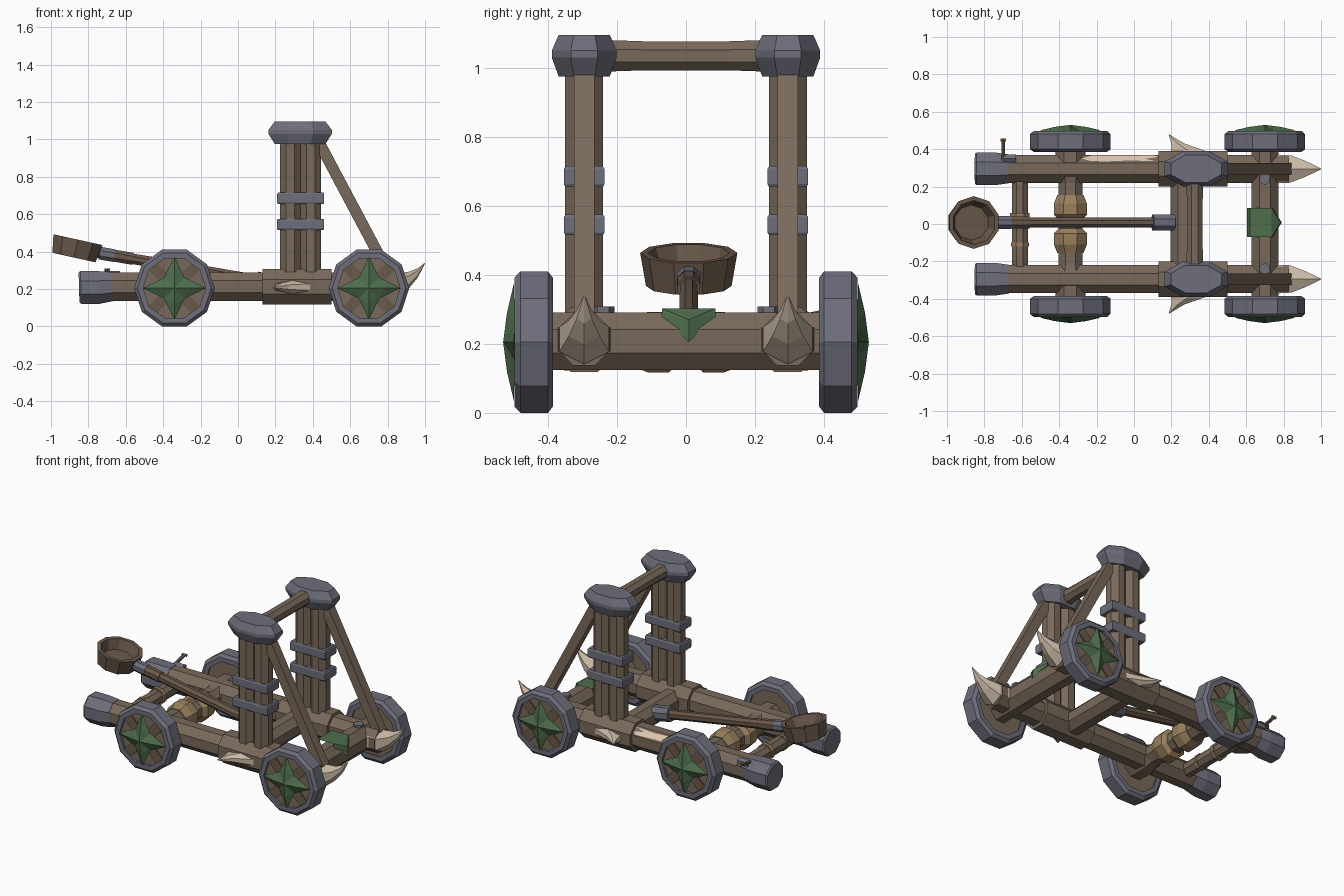
import bpy, bmesh, math
from mathutils import Vector as V


def material(name, rgb):
    m = bpy.data.materials.new(name)
    lin = [(c / 255 / 12.92 if c < 10 else ((c / 255 + 0.055) / 1.055) ** 2.4) for c in rgb]
    m.diffuse_color = (*lin, 1)
    return m


WOOD = material("wood", (121, 105, 90))
DARK = material("dark wood", (106, 89, 74))
IRON = material("iron", (109, 110, 123))
GREEN = material("green metal", (78, 110, 76))
BONE = material("bone", (200, 184, 163))
PALE = material("bare split wood", (222, 198, 174))
ROPE = material("rope", (152, 127, 92))


def mesh(name, verts, faces, mat):
    bm = bmesh.new()
    vs = [bm.verts.new(v) for v in verts]
    for f in faces:
        bm.faces.new([vs[i] for i in f])
    bmesh.ops.recalc_face_normals(bm, faces=bm.faces)
    me = bpy.data.meshes.new(name)
    bm.to_mesh(me)
    bm.free()
    me.materials.append(mat)
    ob = bpy.data.objects.new(name, me)
    bpy.context.collection.objects.link(ob)
    return ob


def loft(name, rings, mat, n=8, axis=None, flat=True):
    """Rings are (point, half width, half height) along an axis."""
    d = V(axis) if axis else V(rings[-1][0]) - V(rings[0][0])
    d.normalize()
    side = d.cross(V((0, 1, 0)) if abs(d.z) > 0.85 else V((0, 0, 1))).normalized()
    up = side.cross(d)
    k = 1 / math.cos(math.pi / n) if flat else 1
    verts = []
    for p, ru, rv in rings:
        for i in range(n):
            a = (i + (0.5 if flat else 0)) * math.tau / n
            verts.append(V(p) + side * ru * k * math.cos(a) + up * rv * k * math.sin(a))
    m = len(rings)
    faces = [(r * n + i, r * n + (i + 1) % n, (r + 1) * n + (i + 1) % n, (r + 1) * n + i)
             for r in range(m - 1) for i in range(n)]
    faces += [tuple(range(n)), tuple(range((m - 1) * n, m * n))]
    return mesh(name, verts, faces, mat)


def bar(name, a, b, ru, rv, mat, n=8):
    return loft(name, [(a, ru, rv), (b, ru, rv)], mat, n)


def wheel(x, s):
    z = 0.205
    prof = [(.41, .165), (.385, .165), (.385, .195), (.40, .2155), (.48, .2155),
            (.497, .197), (.497, .167), (.47, .167)]
    loft("wheel_rim", [((x, s * y, z), r, r) for y, r in prof], IRON, 10, (0, s, 0), False)
    loft("wheel_disc", [((x, s * .395, z), .168, .168), ((x, s * .480, z), .168, .168)],
         WOOD, 10, (0, s, 0), False)
    # crossed boards on the wheel face
    for t in (-1, 1):
        o = V((.115, 0, .115 * t))
        c = V((x, s * .48, z))
        bar("wheel_board", c - o, c + o, .007, .03, DARK, 4)
    # four-pointed hub star
    verts = [(x, s * .53, z)]
    for i in range(4):
        a = i * math.pi / 2
        for r, y, off in ((.17, .499, 0), (.085, .519, 0), (.078, .496, math.pi / 4)):
            verts.append((x + r * math.cos(a + off), s * y, z + r * math.sin(a + off)))
    faces = []
    for i in range(4):
        tip, mid, val = 1 + 3 * i, 2 + 3 * i, 3 + 3 * i
        prev = 3 + 3 * ((i - 1) % 4)
        faces += [(0, mid, val), (mid, tip, val), (0, prev, mid), (prev, tip, mid)]
    faces.append([k for i in range(4) for k in (1 + 3 * i, 3 + 3 * i)])
    mesh("wheel_star", verts, faces, GREEN)


for s in (-1, 1):
    y = s * .295
    for x in (-.34, .70):
        wheel(x, s)
    # side beam with iron front cap and thick middle sleeve
    bar("side_beam", (-.80, y, .213), (.83, y, .213), .075, .076, WOOD)
    loft("beam_cap", [((-.85, y, .208), .08, .08), ((-.84, y, .208), .087, .087),
                      ((-.74, y, .208), .087, .087), ((-.67, y, .213), .077, .078)], IRON)
    bar("beam_sleeve", (.13, y, .212), (.50, y, .212), .094, .094, WOOD)
    # curved bone spikes at the rear and side
    loft("rear_spike", [((.77, y, .213), .076, .06), ((.84, y, .213), .072, .062),
                        ((.91, y, .245), .045, .04), ((.96, y, .285), .022, .022),
                        ((1.0, y, .338), .002, .002)], BONE, 6, (1, 0, 0))
    loft("side_spike", [((.305, s * .375, .21), .115, .034), ((.285, s * .395, .21), .085, .03),
                        ((.235, s * .43, .21), .035, .02), ((.187, s * .478, .207), .002, .002)],
         BONE, 6, (0, s, 0))
    # tower: paired logs, bands and cap
    for x in (.28, .388):
        bar("tower_log", (x, y, .28), (x, y, 1.0), .055, .055, WOOD)
    for z in (.545, .685):
        loft("tower_band", [((.335, y, z - .03), .122, .054), ((.335, y, z - .022), .126, .059),
                            ((.335, y, z + .022), .126, .059), ((.335, y, z + .03), .122, .054)],
             IRON, 4)
    loft("tower_cap", [((.332, y, .975), .135, .074), ((.332, y, 1.03), .17, .094),
                       ((.332, y, 1.05), .17, .094), ((.332, y, 1.096), .135, .074)], IRON)
    # rear brace and its bolt
    bar("brace", (.43, y, .99), (.815, y, .265), .03, .03, WOOD, 4)
    bar("axle_bolt", (.70, s * .24, .27), (.70, s * .24, .308), .028, .028, IRON, 6)
    # rope bundle on the front axle
    loft("rope_bundle", [((-.34, s * .02, .205), .06, .06), ((-.34, s * .05, .205), .088, .088),
                         ((-.34, s * .11, .205), .088, .088), ((-.34, s * .155, .205), .07, .07)],
         ROPE)

# axles and cross beams
loft("front_axle", [((-.34, q, .205), r, r) for q, r in
                    ((-.40, .08), (-.30, .083), (-.22, .064), (.22, .064), (.30, .083), (.40, .08))],
     WOOD)
bar("rear_axle", (.70, -.40, .208), (.70, .40, .208), .072, .083, WOOD)
bar("lower_cross_beam", (.265, -.25, .205), (.265, .25, .205), .07, .07, WOOD)
bar("front_cross_bar", (-.61, -.25, .21), (-.61, .25, .21), .043, .043, WOOD)
bar("bar_rope", (-.61, .035, .21), (-.61, .06, .21), .052, .052, ROPE)
bar("bar_rope", (-.61, -.12, .21), (-.61, -.10, .21), .048, .048, ROPE)
loft("top_cross_beam", [((.325, q, 1.035), r, r) for q, r in
                        ((-.27, .047), (-.12, .042), (.12, .042), (.27, .047))], WOOD)

# throwing arm with collar and foot
loft("arm", [((-.76, .008, .395), .025, .028), ((.15, .008, .24), .028, .028)], DARK)
bar("arm_collar", (-.74, .008, .392), (-.66, .008, .378), .034, .034, IRON)
bar("arm_sleeve", (-.66, .008, .378), (-.56, .008, .361), .032, .032, DARK)
bar("arm_foot", (.10, .008, .249), (.215, .008, .229), .044, .044, IRON)

# hollow tilted bucket
ax = V((.22, 0, 1)).normalized()
base = V((-.877, .008, .368))
loft("bucket", [(base + ax * h, r, r) for h, r in
                ((0, .118), (.098, .134), (.098, .112), (.035, .09))], DARK, 10, ax)

# crank peg on the far beam
bar("peg_base", (-.70, .35, .27), (-.63, .35, .27), .022, .022, IRON, 6)
bar("crank_peg", (-.70, .33, .275), (-.70, .455, .30), .009, .009, DARK, 6)
bar("peg_tip", (-.715, .45, .30), (-.685, .45, .30), .008, .008, ROPE, 6)

# bare split patch on the far beam
patch = [(-.28, .0), (-.22, .024), (-.05, .02), (.10, .026), (.13, .01), (.06, -.004),
         (.12, -.022), (-.02, -.016), (-.16, -.024), (-.24, -.018)]
mesh("split_patch", [(x, .351 + t * .707, .2705 - t * .707) for x, t in patch],
     [range(len(patch))], PALE)

# green guard folded over the rear axle
mesh("axle_guard", [(.605, -.07, .27), (.605, .085, .27), (.62, .085, .303), (.62, -.07, .303),
                    (.735, .085, .303), (.735, -.07, .303), (.785, .008, .27), (.79, .008, .205),
                    (.74, .085, .28), (.74, -.07, .28)],
     [(0, 1, 2, 3), (3, 2, 4, 5), (5, 4, 6), (4, 8, 6), (5, 6, 9), (6, 8, 7), (6, 7, 9)], GREEN)
